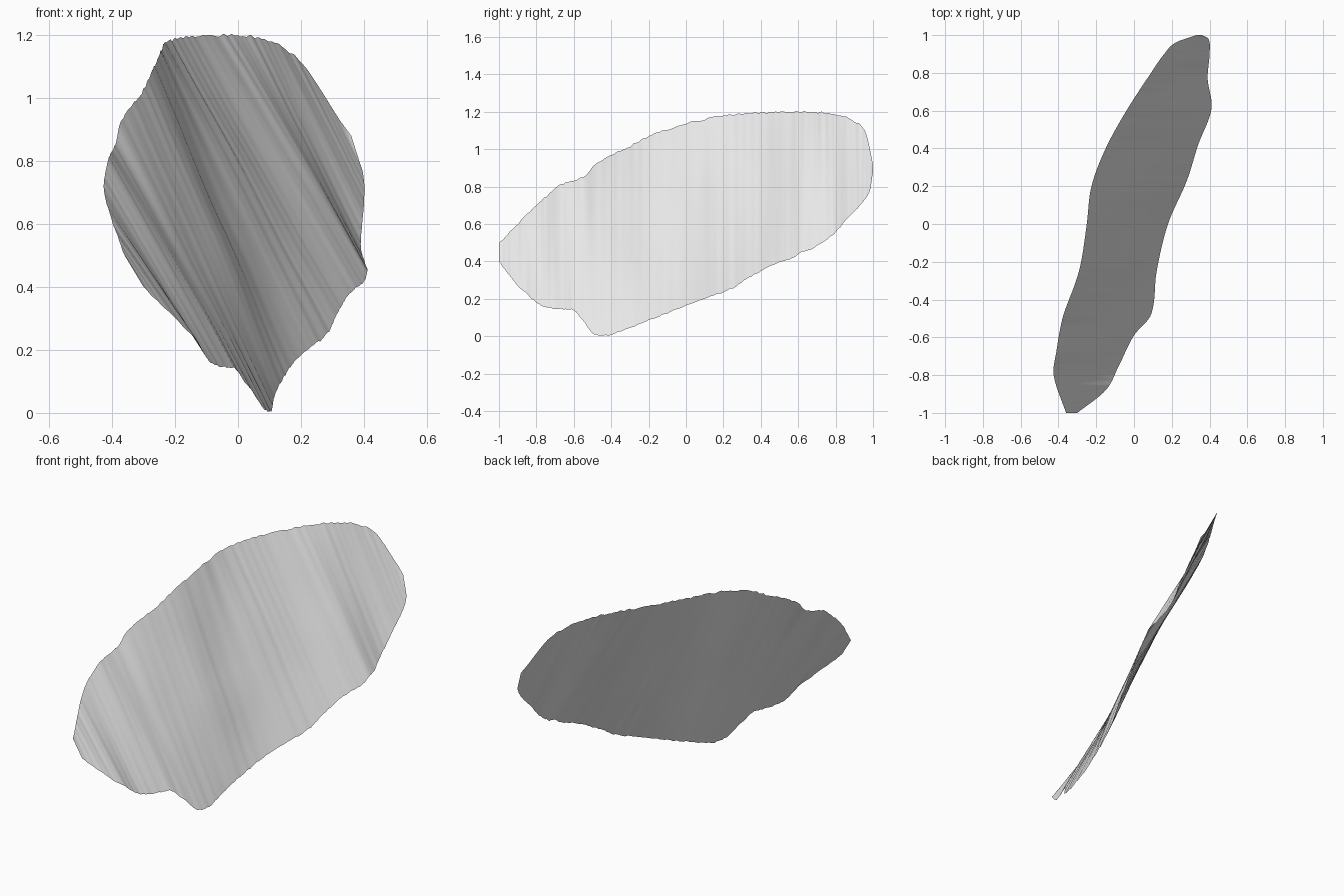
import bpy
import bmesh
import math
from mathutils import Vector, noise

COLUMNS = 220
ROWS = 40

# Edge curves of the sheet, each point given as (y, z, x)
UPPER_EDGE = [
    (-1, .5, -.36), (-.8, .7, -.425), (-.67, .81, -.41), (-.55, .85, -.39),
    (-.47, .93, -.37), (-.31, 1.01, -.31), (-.2, 1.07, -.28), (0, 1.135, -.25),
    (.2, 1.18, -.225), (.4, 1.195, -.15), (.6, 1.2, -.04), (.8, 1.185, .09),
    (.9, 1.15, .16), (.96, 1.09, .22), (1, .92, .33),
]
LOWER_EDGE = [
    (-1, .4, -.3), (-.88, .25, -.15), (-.75, .155, -.08), (-.59, .13, 0),
    (-.48, .005, .09), (-.25, .065, .12), (0, .165, .18), (.23, .25, .28),
    (.42, .36, .34), (.61, .44, .41), (.77, .53, .39), (.9, .67, .4),
    (.98, .77, .395), (1, .88, .36),
]


def tangent(points, index):
    """Slope of an edge curve at one of its points."""
    before = points[max(index - 1, 0)]
    after = points[min(index + 1, len(points) - 1)]
    return (after - before) / (after.x - before.x)


def sample_edge(points, y):
    """Smooth point on an edge curve at a given y."""
    index = 0
    while index < len(points) - 2 and y > points[index + 1].x:
        index += 1
    start, end = points[index], points[index + 1]
    span = end.x - start.x
    s = (y - start.x) / span
    ease = s * s * (3 - 2 * s)
    leave = s * (1 - s) * (1 - s) * span
    arrive = s * s * (s - 1) * span
    return (start.lerp(end, ease)
            + tangent(points, index) * leave
            + tangent(points, index + 1) * arrive)


def ragged(y, seed):
    """Small torn irregularity along the rim."""
    coarse = noise.noise(Vector((y * 17, seed, 0)))
    fine = noise.noise(Vector((y * 45, seed, 5)))
    return 0.010 * coarse + 0.008 * fine


def make_material(name, value):
    material = bpy.data.materials.new(name)
    material.use_nodes = True
    color = (value, value, value, 1)
    material.diffuse_color = color
    material.node_tree.nodes["Principled BSDF"].inputs["Base Color"].default_value = color
    return material


def build_sheet():
    upper = [Vector(p) for p in UPPER_EDGE]
    lower = [Vector(p) for p in LOWER_EDGE]
    bm = bmesh.new()
    grid = []
    for column in range(COLUMNS + 1):
        # Columns crowd together toward the rounded ends
        y = -math.cos(math.pi * column / COLUMNS)
        top = sample_edge(upper, y)
        bottom = sample_edge(lower, y)
        top.y += ragged(y, 1)
        bottom.y = max(bottom.y + ragged(y, 9), 0)
        strip = []
        for row in range(ROWS + 1):
            t = row / ROWS
            point = bottom.lerp(top, t)
            # Soft folds running up the sheet, fading out at the rim
            fade = math.sin(math.pi * t) * (1 - y * y)
            fold = -0.007 * math.sin(math.tau * (y + 0.1) / 0.4)
            dent = 0.008 * noise.noise(Vector((y * 4, point.y * 3, 2)))
            strip.append(bm.verts.new((point.z + fade * (fold + dent), y, point.y)))
        grid.append(strip)
    for left, right in zip(grid, grid[1:]):
        for row in range(ROWS):
            bm.faces.new((left[row], right[row], right[row + 1], left[row + 1]))
    mesh = bpy.data.meshes.new("wavy_flake")
    bm.to_mesh(mesh)
    bm.free()
    mesh.shade_smooth()
    sheet = bpy.data.objects.new("wavy_flake", mesh)
    bpy.context.collection.objects.link(sheet)
    return sheet


# Remove the default cube
cube = bpy.data.objects.get("Cube")
if cube:
    bpy.data.objects.remove(cube, do_unlink=True)

# Thin wavy flake
flake = build_sheet()
flake.data.materials.append(make_material("pale grey", 0.8))
